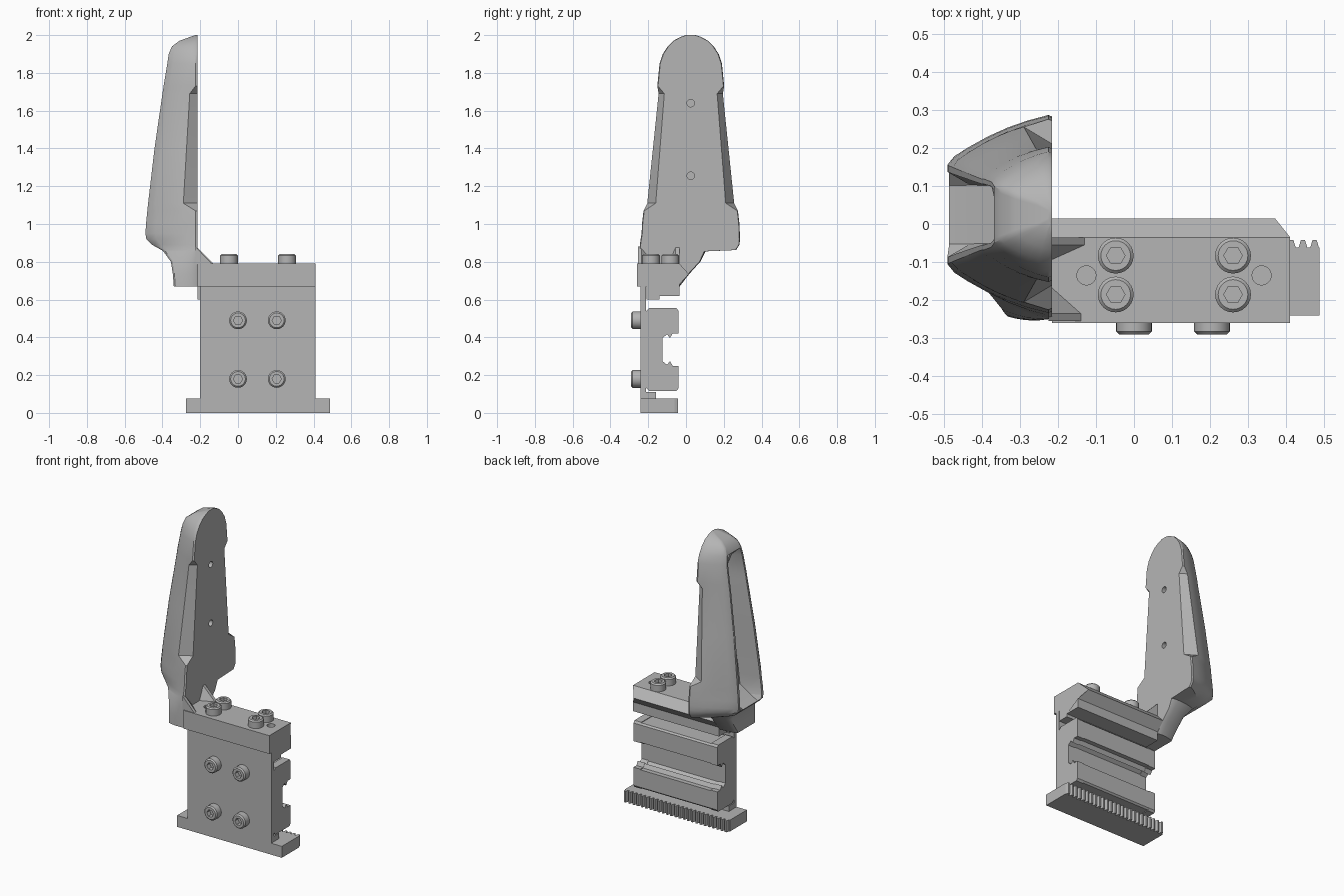
import bpy, bmesh, math
from mathutils import Matrix, Vector

if "Cube" in bpy.data.objects:
    bpy.data.objects.remove(bpy.data.objects["Cube"], do_unlink=True)

GREY = (0.46, 0.46, 0.46, 1)
metal = bpy.data.materials.new("plain grey")
metal.use_nodes = True
metal.diffuse_color = GREY
metal.node_tree.nodes["Principled BSDF"].inputs["Base Color"].default_value = GREY


def finish(name, bm, smooth=False):
    bmesh.ops.recalc_face_normals(bm, faces=bm.faces)
    mesh = bpy.data.meshes.new(name)
    bm.to_mesh(mesh)
    bm.free()
    mesh.materials.append(metal)
    ob = bpy.data.objects.new(name, mesh)
    bpy.context.collection.objects.link(ob)
    if smooth:
        bpy.ops.object.select_all(action="DESELECT")
        ob.select_set(True)
        bpy.context.view_layer.objects.active = ob
        bpy.ops.object.shade_smooth_by_angle(angle=math.radians(32))
    return ob


def loft(rings):
    """Join equal rings of points into a closed skin."""
    bm = bmesh.new()
    loops = [[bm.verts.new(p) for p in ring] for ring in rings]
    n = len(loops[0])
    for a, b in zip(loops, loops[1:]):
        for i in range(n):
            j = (i + 1) % n
            bm.faces.new((a[i], a[j], b[j], b[i]))
    bm.faces.new(loops[0])
    bm.faces.new(loops[-1])
    return bm


def along_x(profile, x0, x1):
    return loft([[(x, y, z) for y, z in profile] for x in (x0, x1)])


def drill(target, name, spots, radius, axis):
    """Cut round blind holes with a hidden cutter."""
    bm = bmesh.new()
    turn = Matrix.Rotation(math.pi / 2, 4, "Y") if axis == "X" else Matrix()
    for spot in spots:
        bmesh.ops.create_cone(bm, cap_ends=True, segments=24, radius1=radius, radius2=radius,
                              depth=0.08, matrix=Matrix.Translation(spot) @ turn)
    cutter = finish(name, bm)
    cutter.hide_render = True
    cutter.hide_set(True)
    mod = target.modifiers.new("holes", "BOOLEAN")
    mod.operation = "DIFFERENCE"
    mod.object = cutter


# Grip: horizontal sections, flat inner face, tapered outer side with a pocket
FACE, MID = -0.215, 0.025


def section(z, xo, yl, yr, ol, orr):
    inset, c = 0.004, min(0.01, 0.3 * (FACE - xo))
    if 1.1 < z < 1.7:                       # scalloped edges beside the flat face
        t = (z - 1.1) / 0.6
        inset, c = 0.045 - 0.015 * t, 0.075 - 0.035 * t
    depth = max(0, min(0.13, 2 * (z - 0.92), 2 * (1.88 - z)))
    mid, half = (ol + orr) / 2, (orr - ol) / 2

    def side(sign, y, o):
        start, end = Vector((FACE - c, y)), Vector((xo, o))
        ctrl = (start + end) / 2 + Vector((0, sign * 0.13 * (start.x - xo)))
        pts = [(FACE, y - sign * inset)]
        for t in (0, 0.2, 0.4, 0.6, 0.8, 0.93):
            pts.append(tuple(start * (1 - t) ** 2 + ctrl * 2 * t * (1 - t) + end * t * t))
        pts.append((xo, mid + sign * half * 0.93))
        pts.append((xo, mid + sign * half * 0.8))
        pts.append((xo + depth, mid + sign * half * 0.55))
        return pts

    ring = side(1, yr, orr) + side(-1, yl, ol)[::-1]
    return [(x, y, z) for x, y in ring]


neck = [
    (0.67, -0.34, -0.25, -0.035, -0.24, -0.05),
    (0.735, -0.345, -0.25, 0.015, -0.235, 0),
    (0.8, -0.355, -0.25, 0.075, -0.22, 0.05),
    (0.855, -0.395, -0.248, 0.1, -0.17, 0.08),
    (0.862, -0.405, -0.247, 0.265, -0.16, 0.12),
    (0.89, -0.455, -0.244, 0.283, -0.125, 0.15),
    (0.92, -0.485, -0.24, 0.286, -0.115, 0.163),
]
# height, outer x, half width, half width of the outer rim
blade = [
    (0.95, -0.49, 0.26, 0.14), (1, -0.487, 0.258, 0.138), (1.07, -0.48, 0.25, 0.135),
    (1.11, -0.476, 0.23, 0.133), (1.4, -0.442, 0.2, 0.118), (1.69, -0.4, 0.17, 0.1),
    (1.73, -0.394, 0.177, 0.1), (1.85, -0.374, 0.165, 0.092), (1.9, -0.367, 0.148, 0.08),
    (1.94, -0.35, 0.122, 0.07), (1.97, -0.31, 0.092, 0.05), (1.99, -0.255, 0.055, 0.03),
    (2, -0.225, 0.025, 0.012),
]
rows = neck + [(z, x, MID - w, MID + w, MID - r, MID + r) for z, x, w, r in blade]
grip = finish("grip", loft([section(*row) for row in rows]), smooth=True)
drill(grip, "grip_hole_cutter", [(FACE, MID, z) for z in (1.255, 1.64)], 0.02, "X")

# Top bracket with a ridge along the back, mitred at its free end
bm = along_x([(-0.26, 0.79), (-0.26, 0.67), (-0.21, 0.67), (-0.21, 0.6), (-0.14, 0.6),
              (-0.14, 0.62), (-0.035, 0.62), (-0.035, 0.68), (0.015, 0.735), (-0.035, 0.79)],
             FACE, 0.41)
for v in bm.verts:
    if v.co.y > 0 and v.co.x > 0:
        v.co.x -= 0.04
bracket = finish("top_bracket", bm)
drill(bracket, "bracket_hole_cutter", [(x, -0.135, 0.79) for x in (-0.125, 0.335)], 0.025, "Z")


# Gussets between bracket and grip
def gusset(name, toe, heel, top):
    """Wedge from a narrow toe on the bracket to a wide heel on the grip."""
    x_toe, a, b = toe
    bm = bmesh.new()
    pts = [(x_toe, a, 0.785), (x_toe, b, 0.785), (FACE - 0.01, heel[0], 0.785),
           (FACE - 0.01, heel[1], 0.785), (FACE - 0.01, a, top), (FACE - 0.01, b, top)]
    bmesh.ops.convex_hull(bm, input=[bm.verts.new(p) for p in pts])
    finish(name, bm)


gusset("back_gusset", (-0.125, -0.055, -0.035), (-0.1, -0.035), 0.885)
gusset("front_gusset", (-0.135, -0.255, -0.235), (-0.255, -0.155), 0.88)

# Mounting plate with a foot ledge
finish("mounting_plate", along_x([(-0.24, 0.05), (-0.24, 0.67), (-0.212, 0.67), (-0.212, 0.11),
                                  (-0.16, 0.11), (-0.16, 0.05)], -0.2, 0.41))


# Slide carriage: channel section mirrored about its middle height
def channel(grow):
    low = [(-0.215, 0.135), (-0.195, 0.12 - grow), (-0.05, 0.12 - grow), (-0.04, 0.13),
           (-0.04, 0.245 + grow), (-0.07, 0.245 + grow), (-0.085, 0.27 + grow),
           (-0.1, 0.25 + grow), (-0.125, 0.27 + grow)]
    return low + [(y, 0.67 - z) for y, z in reversed(low)]


finish("carriage", along_x(channel(0), -0.15, 0.36))
for name, x in (("right_end_cap", -0.2), ("left_end_cap", 0.36)):
    finish(name, along_x(channel(0.004), x, x + 0.05))

# Toothed rack
teeth, left, right = 25, -0.275, 0.487
pitch = (right - left) / teeth
outline = [(left, -0.24)]
for i in range(teeth):
    x = left + i * pitch
    outline += [(x, -0.062), (x + pitch * 0.2, -0.062), (x + pitch * 0.4, -0.042),
                (x + pitch * 0.75, -0.042), (x + pitch * 0.95, -0.062)]
outline += [(right, -0.062), (right, -0.24)]
finish("rack", loft([[(x, y, z) for x, y in outline] for z in (0, 0.075)]))


# Socket head bolts
def bolt(name, place, turn, radius):
    high, n = 0.05, 24

    def ring(r, h, hexagon=False):
        pts = []
        for i in range(n):
            a = math.tau * i / n
            k = r / math.cos(a % (math.pi / 3) - math.pi / 6) if hexagon else r
            pts.append(place + turn @ Vector((k * math.cos(a), k * math.sin(a), h)))
        return pts

    finish(name, loft([ring(radius, -0.005), ring(radius, high - 0.008),
                       ring(radius - 0.008, high), ring(radius * 0.45, high, True),
                       ring(radius * 0.45, high - 0.03, True)]), smooth=True)


to_front = Matrix.Rotation(math.pi / 2, 3, "X")
for i, x in enumerate((0, 0.205)):
    for j, z in enumerate((0.18, 0.49)):
        bolt(f"front_bolt_{i}_{j}", Vector((x, -0.24, z)), to_front, 0.047)
for i, x in enumerate((-0.048, 0.26)):
    for j, y in enumerate((-0.083, -0.185)):
        bolt(f"top_bolt_{i}_{j}", Vector((x, y, 0.79)), Matrix.Identity(3), 0.047)
